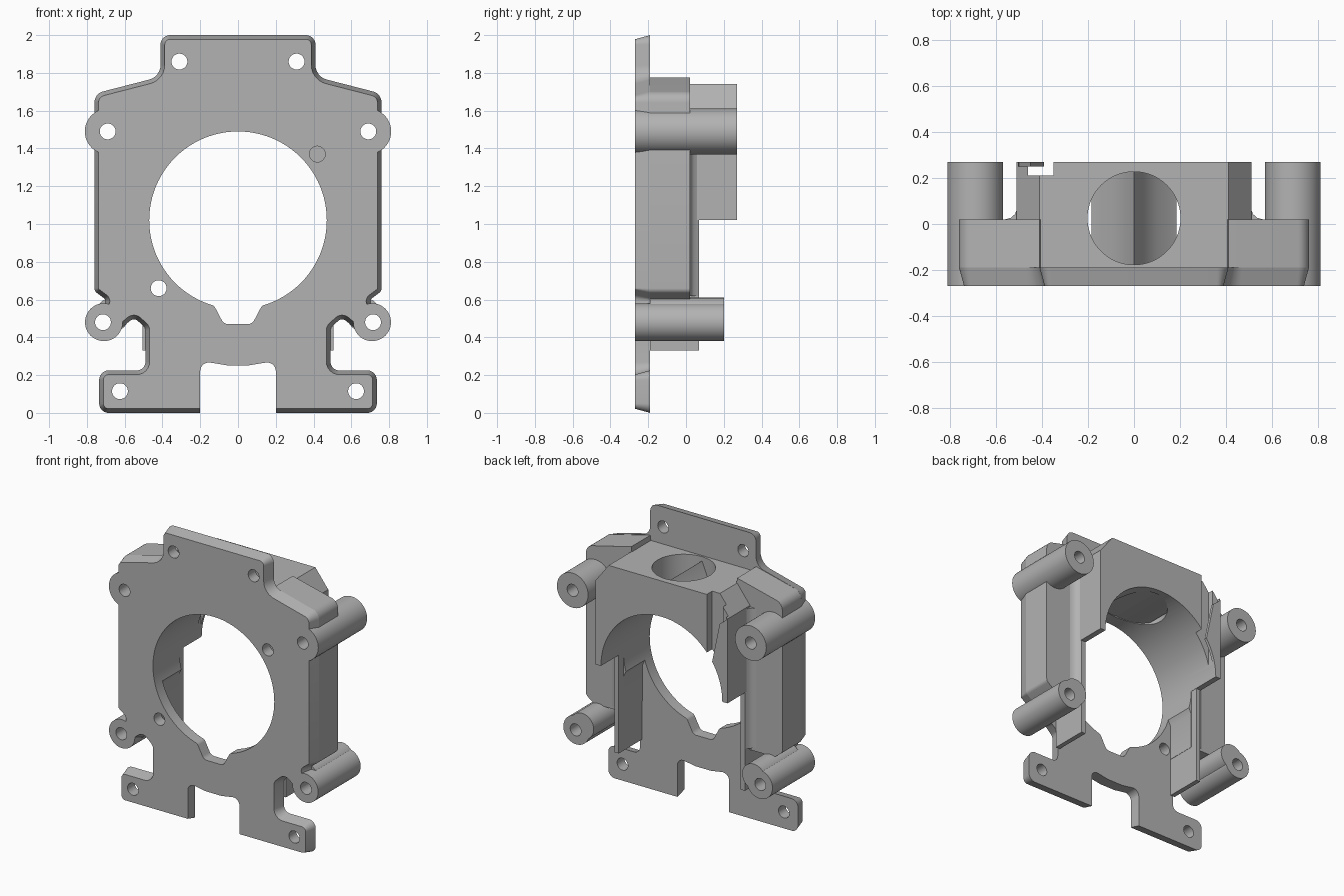
import bpy, bmesh, math
from mathutils import Vector

cube = bpy.data.objects.get("Cube")
if cube:
    bpy.data.objects.remove(cube, do_unlink=True)

grey = bpy.data.materials.new("plain_grey")
grey.use_nodes = True
grey.diffuse_color = (0.45, 0.45, 0.45, 1)
grey.node_tree.nodes["Principled BSDF"].inputs["Base Color"].default_value = (0.45, 0.45, 0.45, 1)

FRONT, PLATE_BACK, BODY_BACK, REAR = -0.27, -0.19, 0.02, 0.27
BORE_Z, BORE_R = 1.02, 0.47


def rounded(corners, steps=6):
    """Turn (x, z, radius) corners into a polygon with rounded corners."""
    out = []
    for i, (x, z, r) in enumerate(corners):
        p = Vector((x, z))
        a = Vector(corners[i - 1][:2]) - p
        b = Vector(corners[(i + 1) % len(corners)][:2]) - p
        if r == 0:
            out.append(p)
            continue
        half = a.angle(b) / 2
        t = min(r / math.tan(half), a.length * 0.49, b.length * 0.49)
        s, e = p + a.normalized() * t, p + b.normalized() * t
        c = p + (a.normalized() + b.normalized()).normalized() * (t / math.cos(half))
        for k in range(steps + 1):
            d = (s - c).lerp(e - c, k / steps).normalized()
            out.append(c + d * (s - c).length)
    return out


def inset(pts, dist):
    """Offset a counter-clockwise polygon inwards."""
    out = []
    for i, p in enumerate(pts):
        d1 = (p - pts[i - 1]).normalized()
        d2 = (pts[(i + 1) % len(pts)] - p).normalized()
        n1, n2 = Vector((-d1.y, d1.x)), Vector((-d2.y, d2.x))
        out.append(p + (n1 + n2) * (dist / max(0.4, 1 + n1.dot(n2))))
    return out


def mirrored(half):
    return half + [(-p[0], *p[1:]) for p in reversed(half)]


def finish(name, bm):
    bmesh.ops.recalc_face_normals(bm, faces=bm.faces)
    me = bpy.data.meshes.new(name)
    bm.to_mesh(me)
    bm.free()
    me.materials.append(grey)
    ob = bpy.data.objects.new(name, me)
    bpy.context.collection.objects.link(ob)
    return ob


def prism(name, pts, lo, hi, taper=0, axis="y"):
    """Extrude a polygon along y (points x, z) or along z (points x, y)."""
    pts = [Vector(p[:2]) for p in pts]
    bm = bmesh.new()

    def ring(poly, h):
        return [bm.verts.new((p.x, h, p.y) if axis == "y" else (p.x, p.y, h)) for p in poly]
    a, b = ring(inset(pts, taper) if taper else pts, lo), ring(pts, hi)
    bm.faces.new(a)
    bm.faces.new(b)
    for i in range(len(pts)):
        bm.faces.new((a[i - 1], a[i], b[i], b[i - 1]))
    return finish(name, bm)


def circle(x, z, r, n=48):
    return [(x + r * math.cos(math.tau * k / n), z + r * math.sin(math.tau * k / n)) for k in range(n)]


def rod(name, x, z, r, lo, hi, n=48):
    return prism(name, circle(x, z, r, n), lo, hi)


def boolean(ob, others, op="DIFFERENCE"):
    """Apply booleans and discard the helper shapes."""
    for o in others:
        o.hide_render = True
        m = ob.modifiers.new("cut", "BOOLEAN")
        m.operation, m.object, m.solver = op, o, "EXACT"
    bpy.context.view_layer.update()
    ev = ob.evaluated_get(bpy.context.evaluated_depsgraph_get())
    me = bpy.data.meshes.new_from_object(ev)
    ob.modifiers.clear()
    ob.data = me
    for o in others:
        bpy.data.objects.remove(o, do_unlink=True)


def bore():
    return rod("bore_cutter", 0, BORE_Z, BORE_R, -1, 1, 96)


def hole(x, z, r=0.042):
    return rod("hole_cutter", x, z, r, -1, 1, 32)


parts = []

# Front plate with tapered rim
outline = mirrored([
    (0.735, 0, 0.05), (0.735, 0.225, 0.05), (0.49, 0.225, 0.045), (0.49, 0.45, 0.03),
    (0.55, 0.505, 0.03), (0.63, 0.44, 0), (0.71, 0.48, 0), (0.70, 0.60, 0.02),
    (0.76, 0.645, 0.03), (0.76, 1.69, 0.06), (0.41, 1.78, 0.08), (0.41, 2.0, 0.05)])
plate = prism("front_plate", rounded(outline), FRONT, PLATE_BACK, taper=0.022)
slot = mirrored([(0.2, -0.1, 0), (0.2, 0.275, 0.045), (0.06, 0.252, 0)])
keyhole = mirrored([(0.13, 0.7, 0), (0.2, 0.605, 0), (0.125, 0.565, 0.03), (0.075, 0.47, 0.04)])
keyhole.reverse()
holes = [hole(s * x, z) for s in (1, -1) for x, z in
         ((0.31, 1.86), (0.625, 0.115), (0.69, 1.49), (0.715, 0.48))]
boolean(plate, [bore(), prism("slot_cutter", rounded(slot), -1, 1),
                prism("keyhole_cutter", rounded(keyhole), -1, 1),
                hole(0.42, 1.37), hole(-0.42, 0.66)] + holes)
parts.append(plate)

for s, side in ((1, "left"), (-1, "right")):
    # Side body with sloping shoulder
    shape = rounded([(0.40, 1.0, 0), (0.47, 0.85, 0), (0.47, 0.6, 0), (0.70, 0.6, 0.02),
                     (0.76, 0.645, 0.03), (0.76, 1.69, 0.06), (0.41, 1.775, 0), (0.40, 1.7, 0)])
    body = prism(side + "_side_body", [(s * p.x, p.y) for p in shape], PLATE_BACK, BODY_BACK)
    boolean(body, [bore(), hole(s * 0.69, 1.49), hole(s * 0.715, 0.48)])

    # Thin guide wall beside the bore, with a fillet into the body
    guide = prism(side + "_guide_wall", [(s * x, y) for x, y in (
        (0.472, PLATE_BACK), (0.505, PLATE_BACK), (0.505, 0.07), (0.472, 0.07))], 0.33, 1.03, axis="z")
    fillet = prism(side + "_guide_fillet", [(s * x, y) for x, y in (
        (0.50, 0.0), (0.57, 0.0), (0.56, 0.02), (0.535, 0.027), (0.518, 0.042), (0.505, 0.07),
        (0.50, 0.07))], 0.62, 1.6, axis="z")

    # Mounting bosses
    upper = rod(side + "_upper_boss", s * 0.69, 1.49, 0.121, FRONT, REAR)
    boolean(upper, [hole(s * 0.69, 1.49)])
    lower = rod(side + "_lower_boss", s * 0.71, 0.48, 0.1, FRONT, 0.2)
    lobe = rod("lobe_helper", s * 0.665, 0.52, 0.09, PLATE_BACK, 0.2)
    boolean(lower, [lobe], "UNION")
    boolean(lower, [hole(s * 0.715, 0.48)])
    parts += [body, guide, fillet, upper, lower]

# Rear arch block over the bore, with a vertical hole and a corner notch
arch = prism("arch_block", [(0.41, 1.74), (-0.41, 1.74), (-0.51, 1.61), (-0.51, BORE_Z),
                            (0.51, BORE_Z), (0.51, 1.61)], PLATE_BACK, REAR)
boolean(arch, [
    bore(),
    prism("top_hole_cutter", circle(0, 0.025, 0.202, 64), 1.2, 1.9, axis="z"),
    prism("notch_cutter", [(-0.46, 1), (-0.35, 1), (-0.35, 1.9), (-0.46, 1.9)], 0.21, 0.25),
    prism("hook_cutter", [(-0.385, 1.25), (-0.35, 1.2), (-0.35, 1.9), (-0.52, 1.9),
                          (-0.50, 1.60), (-0.45, 1.56)], 0.249, 0.4)])
parts.append(arch)

# Peaked web under the vertical hole
web = mirrored([(0.0005, 1.50), (0.185, 1.465), (0.185, 1.48), (0.10, 1.54), (0.04, 1.62), (0.0005, 1.71)])
parts.append(prism("peaked_web", web, -0.18, 0.23))

bpy.ops.object.select_all(action="DESELECT")
for ob in parts:
    ob.select_set(True)
bpy.context.view_layer.objects.active = plate
bpy.ops.object.shade_smooth_by_angle(angle=math.radians(30))
